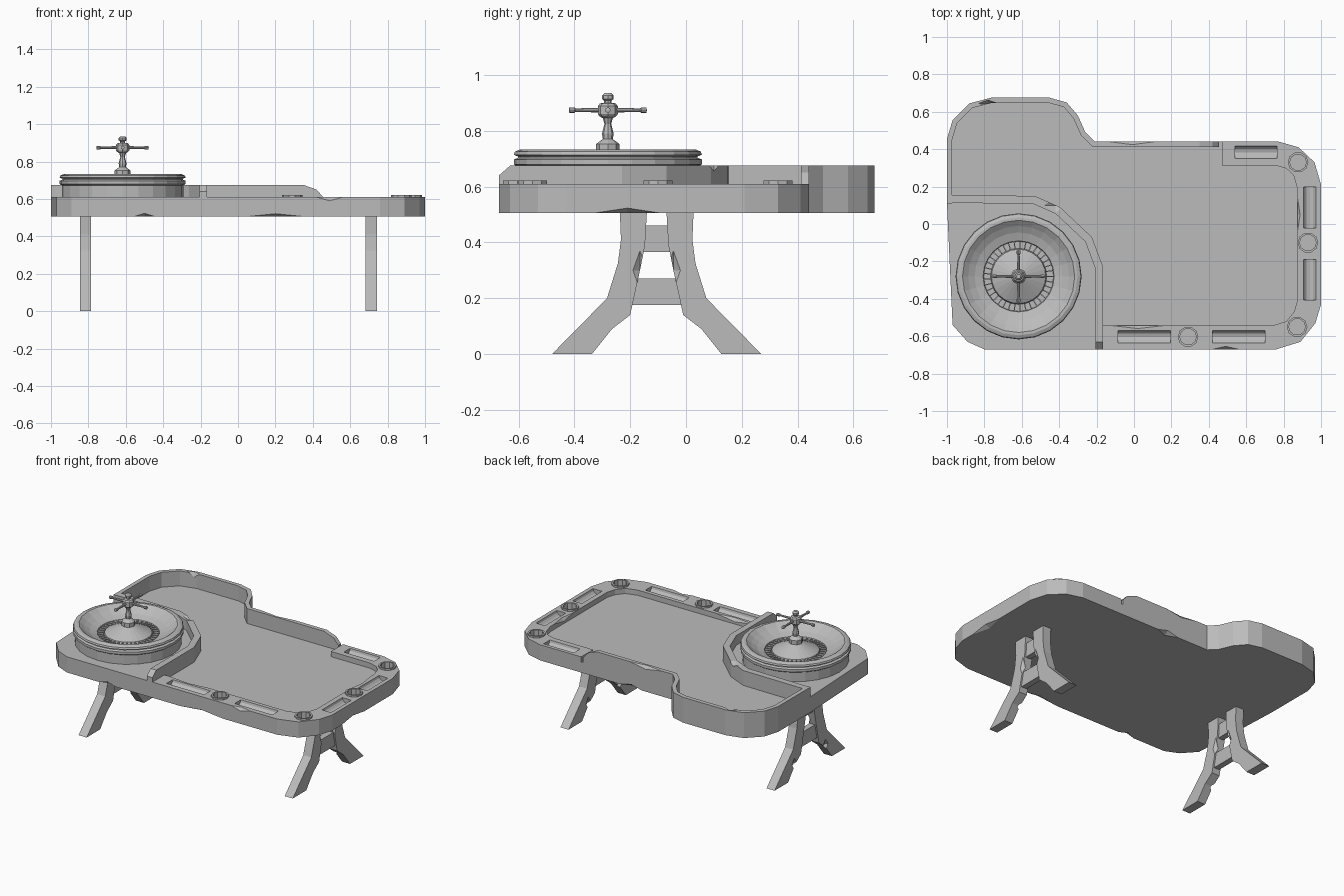
import bpy, bmesh, math
from mathutils import Vector, Matrix

old = bpy.data.objects.get("Cube")
if old:
    bpy.data.objects.remove(old)

grey = bpy.data.materials.new("plain grey")
grey.use_nodes = True
grey.diffuse_color = (0.5, 0.5, 0.5, 1)
grey.node_tree.nodes["Principled BSDF"].inputs["Base Color"].default_value = (0.5, 0.5, 0.5, 1)


def finish(name, bm, loc=(0, 0, 0), rot=(0, 0, 0)):
    bmesh.ops.remove_doubles(bm, verts=bm.verts, dist=1e-5)
    bmesh.ops.recalc_face_normals(bm, faces=bm.faces)
    me = bpy.data.meshes.new(name)
    bm.to_mesh(me)
    bm.free()
    me.materials.append(grey)
    ob = bpy.data.objects.new(name, me)
    ob.location, ob.rotation_euler = loc, rot
    bpy.context.collection.objects.link(ob)
    return ob


def prism(name, pts, lo, hi, axis="Z"):
    """Extrude an outline along z, or a (y, z) outline along x."""
    place = (lambda p, h: (p[0], p[1], h)) if axis == "Z" else (lambda p, h: (h, p[0], p[1]))
    bm = bmesh.new()
    rings = [[bm.verts.new(place(p, h)) for p in pts] for h in (lo, hi)]
    for r in rings:
        bm.faces.new(r)
    for i in range(len(pts)):
        j = (i + 1) % len(pts)
        bm.faces.new((rings[0][i], rings[0][j], rings[1][j], rings[1][i]))
    return finish(name, bm)


def offset(path, d):
    """Mitred copy of an open path, shifted to its left by d."""
    pts = [Vector(p) for p in path]
    dirs = [(b - a).normalized() for a, b in zip(pts, pts[1:])]
    out = []
    for i, p in enumerate(pts):
        a, b = dirs[max(i - 1, 0)], dirs[min(i, len(dirs) - 1)]
        na, nb = Vector((-a.y, a.x)), Vector((-b.y, b.x))
        out.append(p + (na + nb) * d / (1 + na.dot(nb)))
    return out


def strip(name, path, width, z0, tops):
    """Wall along a path; tops gives its height at each point."""
    bm = bmesh.new()
    rows = []
    for p, q, t in zip(path, offset(path, width), tops):
        rows.append([bm.verts.new((a[0], a[1], z)) for a, z in ((p, z0), (p, t), (q, t), (q, z0))])
    for a, b in zip(rows, rows[1:]):
        for k in range(4):
            m = (k + 1) % 4
            bm.faces.new((a[k], a[m], b[m], b[k]))
    bm.faces.new(rows[0])
    bm.faces.new(rows[-1])
    return finish(name, bm)


def lathe(name, profile, n, loc, rot=(0, 0, 0), closed=False):
    bm = bmesh.new()
    rings = [[bm.verts.new((r * math.cos(2 * math.pi * i / n), r * math.sin(2 * math.pi * i / n), z))
              for i in range(n)] for r, z in profile]
    pairs = list(zip(rings, rings[1:])) + ([(rings[-1], rings[0])] if closed else [])
    for a, b in pairs:
        for i in range(n):
            j = (i + 1) % n
            bm.faces.new((a[i], a[j], b[j], b[i]))
    return finish(name, bm, loc, rot)


def box(name, loc, size, angle=0):
    bm = bmesh.new()
    bmesh.ops.create_cube(bm, size=1, matrix=Matrix.Diagonal((*size, 1)))
    return finish(name, bm, loc, (0, 0, angle))


def nick(loc, half):
    """Diamond cutter that chips an edge."""
    bm = bmesh.new()
    for k in range(3):
        for s in (-1, 1):
            v = [0, 0, 0]
            v[k] = s * half[k]
            bm.verts.new(v)
    bmesh.ops.convex_hull(bm, input=bm.verts)
    return finish("chip_cutter", bm, loc)


def cut(ob, cutters):
    for c in cutters:
        c.hide_render = True
        m = ob.modifiers.new("cut", "BOOLEAN")
        m.operation, m.solver, m.object = "DIFFERENCE", "EXACT", c
    bpy.context.view_layer.update()
    done = ob.evaluated_get(bpy.context.evaluated_depsgraph_get())
    me = bpy.data.meshes.new_from_object(done)
    ob.modifiers.clear()
    ob.data = me
    for c in cutters:
        bpy.data.objects.remove(c)


BOTTOM, FELT, RAIL, WALL = 0.505, 0.575, 0.61, 0.675

# Outline pieces, running anticlockwise
front_left = [(-1, 0.11), (-0.97, -0.54), (-0.89, -0.63), (-0.8, -0.67), (-0.165, -0.67)]
rail_path = [(-0.165, -0.67), (0.76, -0.67), (0.89, -0.63), (0.97, -0.53), (1, -0.43), (1, 0.21),
             (0.965, 0.33), (0.88, 0.41), (0.775, 0.44), (0.47, 0.44)]
wall_path = [(0.455, 0.44), (0.42, 0.44), (0.35, 0.44), (-0.21, 0.44), (-0.26, 0.49), (-0.3, 0.58),
             (-0.36, 0.65), (-0.45, 0.675), (-0.765, 0.675), (-0.88, 0.645), (-0.97, 0.555),
             (-1, 0.455), (-1, 0.11)]
divider_path = [(-0.165, -0.67), (-0.165, -0.63), (-0.165, -0.23), (-0.225, -0.07), (-0.395, 0.09),
                (-0.53, 0.15), (-1, 0.155)]

# Table body
slab = prism("table_slab", front_left + rail_path[1:] + wall_path[1:-1], BOTTOM, FELT)
cut(slab, [nick((-0.5, -0.67, BOTTOM), (0.06, 0.03, 0.018)),
           nick((0.2, -0.67, BOTTOM), (0.16, 0.03, 0.016)),
           nick((1, -0.21, BOTTOM), (0.03, 0.12, 0.018)),
           nick((0.1, 0.44, BOTTOM), (0.08, 0.03, 0.02))])
prism("wheel_platform", front_left + offset(divider_path, 0.02)[1:-1], FELT, RAIL)
divider = strip("divider_wall", divider_path, 0.042, FELT, [0.64] + [WALL] * 6)
cut(divider, [nick((-0.42, 0.1, WALL), (0.06, 0.04, 0.02))])
back_wall = strip("back_wall", wall_path, 0.028, FELT, [RAIL, 0.65] + [WALL] * 11)
cut(back_wall, [nick((-0.01, 0.44, WALL), (0.12, 0.016, 0.02)),
                nick((-0.78, 0.645, WALL), (0.05, 0.018, 0.03))])

# Player rail with chip trays and cup holders
rail = strip("player_rail", rail_path, 0.127, FELT, [RAIL] * len(rail_path))
trays = [(0.055, -0.603, 0.28, 0), (0.56, -0.603, 0.28, 0), (0.652, 0.383, 0.225, 0),
         (0.94, 0.088, 0.22, 1), (0.94, -0.298, 0.215, 1)]
cups = [(0.289, -0.603), (0.872, -0.55), (0.93, -0.10), (0.877, 0.33)]
cutters = [nick((0.49, -0.67, RAIL), (0.07, 0.016, 0.02)),
           nick((0.02, -0.543, RAIL), (0.14, 0.016, 0.02)),
           nick((0.873, 0.05, RAIL), (0.015, 0.1, 0.02))]
for x, y, length, turned in trays:
    bm = bmesh.new()
    bmesh.ops.create_cone(bm, cap_ends=True, segments=12, radius1=0.034, radius2=0.034, depth=length,
                          matrix=Matrix.Rotation(math.pi / 2, 4, "Y"))
    cutters.append(finish("tray_cutter", bm, (x, y, RAIL + 0.003), (0, 0, turned * math.pi / 2)))
for x, y in cups:
    bm = bmesh.new()
    bmesh.ops.create_cone(bm, cap_ends=True, segments=10, radius1=0.048, radius2=0.048, depth=0.06)
    cutters.append(finish("cup_cutter", bm, (x, y, RAIL)))
    lathe("cup_holder", [(0.044, 0.58), (0.044, 0.621), (0.055, 0.621), (0.055, 0.6), (0.05, 0.58)],
          10, (x, y, 0), closed=True)
cut(rail, cutters)

# Spinning wheel
CX, CY = -0.617, -0.28
lathe("wheel_bowl", [(0.325, 0.6), (0.325, 0.672), (0.337, 0.68), (0.337, 0.697), (0.322, 0.703),
                     (0.322, 0.708), (0.337, 0.714), (0.333, 0.725), (0.315, 0.733), (0.3, 0.733),
                     (0.27, 0.71), (0.235, 0.69), (0.19, 0.675), (0.187, 0.66), (0.15, 0.66),
                     (0.145, 0.675), (0.04, 0.725), (0, 0.725)], 24, (CX, CY, 0))
for i in range(37):
    a = 2 * math.pi * i / 37
    box("pocket_divider", (CX + 0.168 * math.cos(a), CY + 0.168 * math.sin(a), 0.665),
        (0.038, 0.006, 0.018), a)

# Turret and its cross handle
lathe("turret", [(0, 0.7), (0.042, 0.7), (0.042, 0.752), (0.032, 0.76), (0.018, 0.77), (0.021, 0.79),
                 (0.012, 0.825), (0.018, 0.845), (0.03, 0.852), (0.036, 0.86), (0.036, 0.888),
                 (0.028, 0.898), (0.013, 0.9), (0.013, 0.908), (0.021, 0.914), (0.021, 0.926),
                 (0.012, 0.935), (0, 0.935)], 8, (CX, CY, 0))
for rot in ((math.pi / 2, 0, 0), (0, math.pi / 2, 0)):
    half = [(0, 0.14), (0.01, 0.138), (0.01, 0.12), (0.006, 0.115), (0.008, 0.05)]
    lathe("cross_handle", half + [(r, -z) for r, z in reversed(half)], 8, (CX, CY, 0.874), rot)

# Splayed trestle legs
leg = [(0.375, 0), (0.232, 0), (0.16, 0.09), (0.095, 0.14), (0.06, 0.3), (0.042, 0.39), (0.035, 0.51),
       (0.132, 0.51), (0.128, 0.41), (0.139, 0.325), (0.178, 0.2)]
MID = -0.105
for x in (-0.816, 0.712):
    for side in (-1, 1):
        ob = prism("trestle_leg", [(MID + side * y, z) for y, z in leg], x - 0.03, x + 0.03, "X")
        cut(ob, [nick((x + 0.03, MID + side * 0.06, 0.3), (0.02, 0.025, 0.07)),
                 nick((x - 0.03, MID + side * 0.165, 0.1), (0.025, 0.025, 0.04))])
    box("upper_brace", (x, MID, 0.413), (0.04, 0.13, 0.095))
    box("lower_brace", (x, MID, 0.223), (0.04, 0.18, 0.095))
